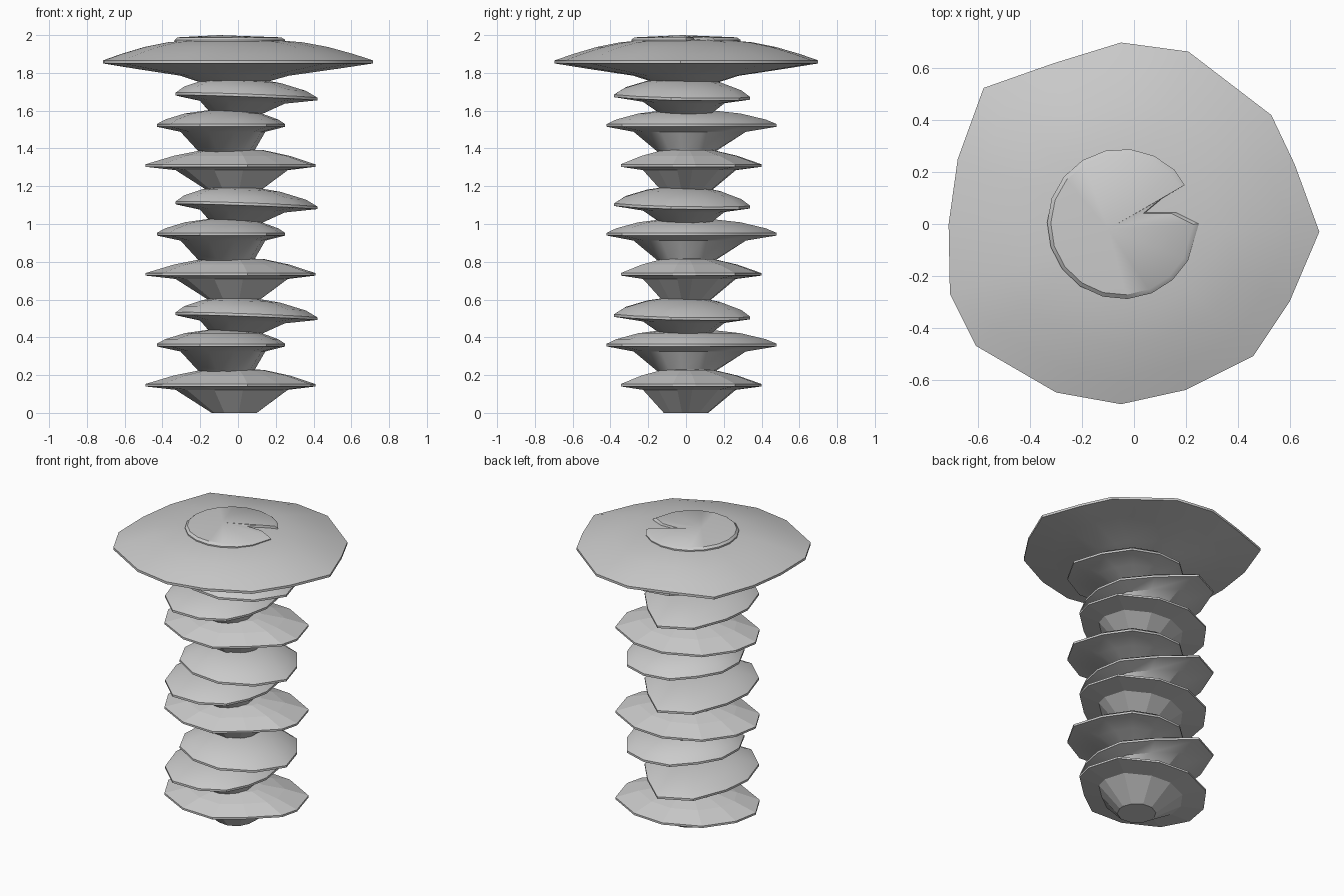
import bpy, bmesh, math

if "Cube" in bpy.data.objects:
    bpy.data.objects.remove(bpy.data.objects["Cube"])

grey = bpy.data.materials.new("stone_grey")
grey.diffuse_color = (0.6, 0.6, 0.6, 1)
grey.use_nodes = True
grey.node_tree.nodes["Principled BSDF"].inputs["Base Color"].default_value = grey.diffuse_color


def finish(name, bm, angle):
    """Turn a bmesh into a grey object; angle None keeps it faceted."""
    bmesh.ops.recalc_face_normals(bm, faces=bm.faces)
    mesh = bpy.data.meshes.new(name)
    bm.to_mesh(mesh)
    bm.free()
    mesh.materials.append(grey)
    ob = bpy.data.objects.new(name, mesh)
    bpy.context.collection.objects.link(ob)
    if angle:
        bpy.ops.object.select_all(action='DESELECT')
        ob.select_set(True)
        bpy.context.view_layer.objects.active = ob
        bpy.ops.object.shade_smooth_by_angle(angle=math.radians(angle))
    return ob


def loft(name, rings, tip, angle):
    """Skin equal-length rings from the base up, ending in a fan at tip."""
    bm = bmesh.new()
    loops = [[bm.verts.new(p) for p in ring] for ring in rings]
    n = len(loops[0])
    bm.faces.new(loops[0])
    for a, b in zip(loops, loops[1:]):
        for i in range(n):
            j = (i + 1) % n
            bm.faces.new((a[i], a[j], b[j], b[i]))
    top = bm.verts.new(tip)
    for i in range(n):
        bm.faces.new((loops[-1][i], loops[-1][(i + 1) % n], top))
    return finish(name, bm, angle)


def disc(name, outline, foot, levels, centre, z0, tilt, angle):
    """Disc with an irregular rim; levels are (scale, height), foot is (radius, height)."""
    cx, cy = centre
    rings = []
    base = []
    for x, y in outline:
        a = math.atan2(y - cy, x - cx)
        base.append((cx + foot[0] * math.cos(a), cy + foot[0] * math.sin(a), z0 + foot[1]))
    rings.append(base)
    for s, h in levels[:-1]:
        rings.append([(cx + (x - cx) * s, cy + (y - cy) * s,
                       z0 + h + s * (tilt[0] * x + tilt[1] * y)) for x, y in outline])
    return loft(name, rings, (cx, cy, z0 + levels[-1][1]), angle)


# Rim outlines of the three repeating discs
wide = [(.41, .05), (.35, .26), (.12, .385), (-.1, .40), (-.33, .30), (-.46, .12),
        (-.49, -.05), (-.40, -.22), (-.18, -.335), (.05, -.345), (.22, -.22), (.38, -.07)]
long = [(.25, -.05), (.22, .13), (.08, .30), (-.12, .48), (-.32, .38), (-.41, .15),
        (-.43, -.05), (-.36, -.27), (-.2, -.42), (0, -.42), (.15, -.34), (.22, -.2)]
slim = [(.42, -.08), (.36, .12), (.25, .28), (.08, .34), (-.1, .32), (-.23, .2),
        (-.32, .07), (-.33, -.1), (-.25, -.27), (-.08, -.37), (.12, -.38), (.31, -.27)]

# Stacked stem: wide, long and slim disc, three times over
for i, z in enumerate((0, .587, 1.163)):
    disc(f"wide_disc_{i + 1}", wide, (.12, 0),
         [(.66, .122), (1, .14), (1, .153), (.68, .198), (.36, .228), (0, .232)],
         (-.02, 0), z, (0, 0), None)
    disc(f"long_disc_{i + 1}", long, (.14, .21),
         [(.66, .325), (1, .352), (1, .366), (.88, .39), (.6, .422), (.3, .438), (0, .442)],
         (-.06, 0), z, (0, 0), 35)
    disc(f"slim_disc_{i + 1}", slim, (.13, .415),
         [(.6, .482), (1, .505), (1, .519), (.86, .553), (.55, .59), (.28, .607), (0, .61)],
         (-.01, 0), z, (-.035, -.02), 35)

# Broad cap on top
cap = [(.715, -.03), (.62, .23), (.53, .42), (.21, .665), (-.05, .70), (-.31, .62),
       (-.58, .525), (-.68, .25), (-.715, 0), (-.71, -.27), (-.61, -.47),
       (-.30, -.65), (-.05, -.695), (.2, -.64), (.46, -.51), (.6, -.3)]
disc("cap", cap, (.14, 1.74),
     [(.4, 1.785), (.75, 1.822), (1, 1.85), (1, 1.866), (.86, 1.90), (.68, 1.937),
      (.5, 1.962), (.3, 1.974), (0, 1.978)],
     (-.03, 0), 0, (0, 0), 35)

# Raised round crown with a wedge notch cut into its edge
edge = [(.25, 0), (.16, .045), (.045, .045), (.11, .10), (.195, .15)]
edge += [(-.045 + .29 * math.cos(math.radians(a)), .29 * math.sin(math.radians(a)))
         for a in range(46, 350, 19)]
mid = (-.1, -.02)
inner = [(mid[0] + (x - mid[0]) * .94, mid[1] + (y - mid[1]) * .94) for x, y in edge]
loft("crown", [[(x, y, 1.955) for x, y in edge],
               [(x, y, 1.975) for x, y in edge],
               [(x, y, 1.988) for x, y in inner]], (*mid, 2.0), 35)
